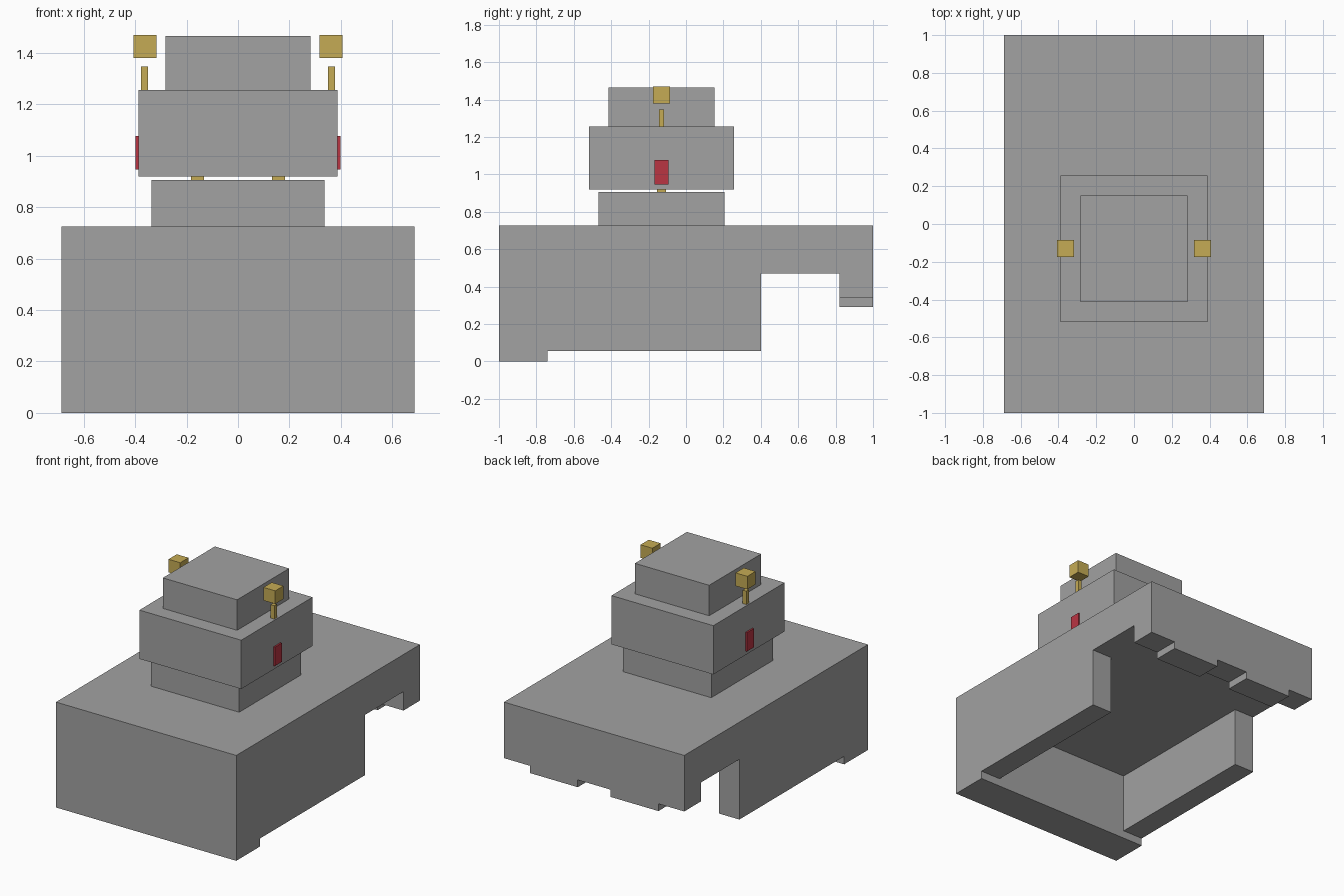
import bpy
import bmesh
from mathutils import Vector

cube = bpy.data.objects.get("Cube")
if cube:
    bpy.data.objects.remove(cube, do_unlink=True)


def material(name, rgb):
    m = bpy.data.materials.new(name)
    m.use_nodes = True
    m.diffuse_color = (*rgb, 1)
    node = next(n for n in m.node_tree.nodes if n.type == "BSDF_PRINCIPLED")
    node.inputs["Base Color"].default_value = (*rgb, 1)
    return m


GREY = material("stone grey", (0.36, 0.36, 0.36))
GOLD = material("dull gold", (0.56, 0.41, 0.09))
RED = material("signal red", (0.49, 0.035, 0.055))


def finish(name, bm, mat):
    bmesh.ops.recalc_face_normals(bm, faces=bm.faces)
    mesh = bpy.data.meshes.new(name)
    bm.to_mesh(mesh)
    bm.free()
    mesh.materials.append(mat)
    obj = bpy.data.objects.new(name, mesh)
    bpy.context.scene.collection.objects.link(obj)
    return obj


def box(name, x, y, z, mat):
    """Box from (low, high) ranges on each axis."""
    bm = bmesh.new()
    bmesh.ops.create_cube(bm, size=1)
    for v in bm.verts:
        v.co = Vector([r[0] if c < 0 else r[1] for c, r in zip(v.co, (x, y, z))])
    return finish(name, bm, mat)


def side_extrusion(name, profile, half_width, mat):
    """Side profile of (y, z) points extruded across the width."""
    bm = bmesh.new()
    face = bm.faces.new([bm.verts.new((-half_width, y, z)) for y, z in profile])
    moved = bmesh.ops.extrude_face_region(bm, geom=[face])["geom"]
    verts = [g for g in moved if isinstance(g, bmesh.types.BMVert)]
    bmesh.ops.translate(bm, verts=verts, vec=(2 * half_width, 0, 0))
    return finish(name, bm, mat)


def cut(target, x, y, z):
    cutter = box("cutter", x, y, z, GREY)
    cutter.hide_render = True
    mod = target.modifiers.new("cut", "BOOLEAN")
    mod.operation = "DIFFERENCE"
    mod.solver = "EXACT"
    mod.object = cutter
    bpy.context.view_layer.objects.active = target
    bpy.ops.object.modifier_apply(modifier=mod.name)
    bpy.data.objects.remove(cutter, do_unlink=True)


# Hull: front sill, side skirts, open rear bay and rear lip
W, DECK, CEIL, LIP = 0.687, 0.726, 0.47, 0.82
hull = side_extrusion("hull", [
    (-1, 0), (-0.74, 0), (-0.74, 0.055), (0.4, 0.055), (0.4, CEIL),
    (LIP, CEIL), (LIP, 0.29), (1, 0.29), (1, DECK), (-1, DECK)], W, GREY)

# Hollow underside between the skirts
cut(hull, (-0.532, 0.532), (-0.74, 0.6), (-0.2, CEIL))

# Notches that leave two teeth on the rear lip
for x in ((-0.8, -0.49), (-0.125, 0.125), (0.49, 0.8)):
    cut(hull, x, (0.7, 1.2), (0.1, 0.34))

# Stacked square turret tiers
CY = -0.131
for name, r, z in (("turret_base", 0.336, (DECK, 0.906)),
                   ("turret_body", 0.388, (0.92, 1.256)),
                   ("turret_top", 0.283, (1.256, 1.466))):
    box(name, (-r, r), (CY - r, CY + r), z, GREY)

# Paired fittings: pins under the turret body, lamp posts, lamps, side plates
for side, s in (("left", 1), ("right", -1)):
    for name, cx, rx, ry, z, mat in (
            ("turret_pin", 0.157, 0.025, 0.025, (0.906, 0.92), GOLD),
            ("lamp_post", 0.364, 0.014, 0.014, (1.256, 1.348), GOLD),
            ("lamp", 0.362, 0.045, 0.045, (1.38, 1.47), GOLD),
            ("side_plate", 0.393, 0.006, 0.038, (0.947, 1.077), RED)):
        box(f"{side}_{name}", (s * cx - rx, s * cx + rx),
            (CY - ry, CY + ry), z, mat)
